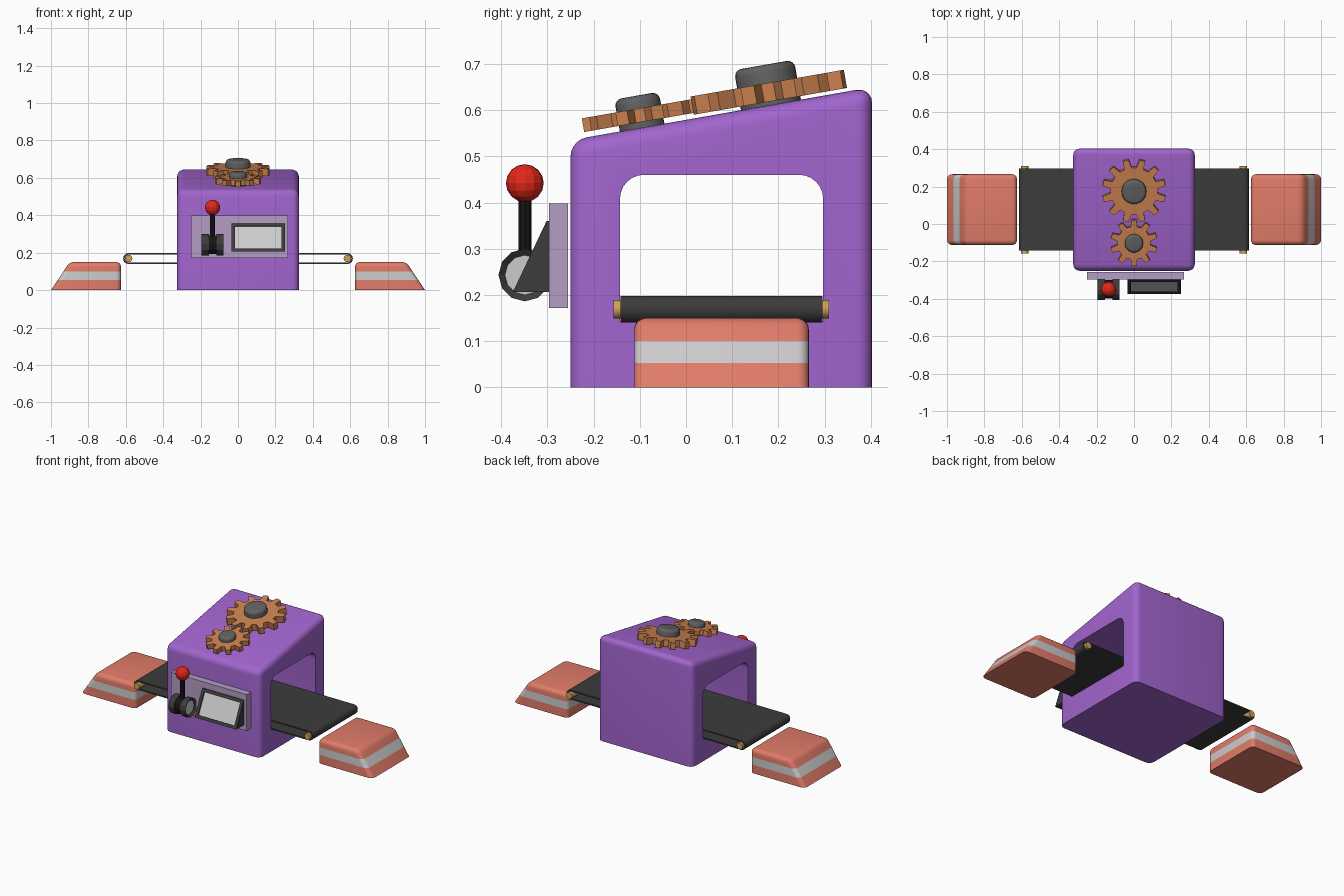
import bpy, bmesh
from math import sin, cos, pi, radians
from mathutils import Matrix, Vector

if "Cube" in bpy.data.objects:
    bpy.data.objects.remove(bpy.data.objects["Cube"])

COLORS = {
    "purple": (0.36, 0.13, 0.62), "lilac": (0.46, 0.34, 0.56), "copper": (0.60, 0.22, 0.08),
    "red": (0.75, 0.02, 0.01), "coral": (0.75, 0.20, 0.14), "gold": (0.62, 0.36, 0.10),
    "rubber": (0.045, 0.045, 0.045), "steel": (0.12, 0.12, 0.12), "black": (0.008, 0.008, 0.008),
    "light_grey": (0.58, 0.58, 0.58)}


def mat(key):
    m = bpy.data.materials.get(key)
    if not m:
        m = bpy.data.materials.new(key)
        m.diffuse_color = (*COLORS[key], 1)
        m.use_nodes = True
        m.node_tree.nodes["Principled BSDF"].inputs["Base Color"].default_value = m.diffuse_color
    return m


def smooth(ob, angle=35):
    bpy.ops.object.select_all(action='DESELECT')
    ob.select_set(True)
    bpy.context.view_layer.objects.active = ob
    bpy.ops.object.shade_smooth_by_angle(angle=radians(angle))


def finish(bm, name, *keys, smoothed=False):
    bmesh.ops.recalc_face_normals(bm, faces=bm.faces)
    me = bpy.data.meshes.new(name)
    bm.to_mesh(me)
    bm.free()
    ob = bpy.data.objects.new(name, me)
    bpy.context.collection.objects.link(ob)
    for k in keys:
        me.materials.append(mat(k))
    if smoothed:
        smooth(ob)
    return ob


def prism(points, direction):
    """Closed profile of 3D points, extruded along direction."""
    bm = bmesh.new()
    f = bm.faces.new([bm.verts.new(p) for p in points])
    r = bmesh.ops.extrude_face_region(bm, geom=[f], use_keep_orig=True)
    bmesh.ops.translate(bm, vec=direction, verts=[v for v in r["geom"] if isinstance(v, bmesh.types.BMVert)])
    return bm


def box(x0, x1, y0, y1, z0, z1):
    return prism([(x0, y0, z0), (x1, y0, z0), (x1, y1, z0), (x0, y1, z0)], (0, 0, z1 - z0))


def round_above_floor(bm, width):
    edges = [e for e in bm.edges if max(v.co.z for v in e.verts) > 0.001]
    bmesh.ops.bevel(bm, geom=edges, offset=width, segments=5, profile=0.5, affect='EDGES')


def cylinder(r, length, sides, matrix):
    bm = bmesh.new()
    bmesh.ops.create_cone(bm, cap_ends=True, segments=sides, radius1=r, radius2=r, depth=length, matrix=matrix)
    return bm


def arc(cx, cy, r, a0, a1, n):
    return [(cx + r * cos(a0 + (a1 - a0) * i / n), cy + r * sin(a0 + (a1 - a0) * i / n)) for i in range(n + 1)]


# Housing with sloping roof and a tunnel through it
bm = prism([(-0.325, y, z) for y, z in [(-0.25, 0), (0.403, 0), (0.403, 0.65), (-0.25, 0.535)]], (0.65, 0, 0))
round_above_floor(bm, 0.035)
housing = finish(bm, "housing", "purple")
tunnel = [(-0.143, 0.142), (0.297, 0.142)] + arc(0.245, 0.408, 0.052, 0, pi / 2, 6) \
    + arc(-0.091, 0.408, 0.052, pi / 2, pi, 6)
cutter = finish(prism([(-0.5, y, z) for y, z in tunnel], (1, 0, 0)), "tunnel_cutter", "purple")
cutter.hide_render = True
mod = housing.modifiers.new("tunnel", 'BOOLEAN')
mod.operation, mod.object, mod.solver = 'DIFFERENCE', cutter, 'EXACT'
bpy.context.view_layer.objects.active = housing
bpy.ops.object.modifier_apply(modifier=mod.name)
bpy.data.objects.remove(cutter)
smooth(housing)

# Conveyor belt: hollow loop
CX, CZ, Y0, Y1 = 0.585, 0.169, -0.142, 0.296
bm = bmesh.new()
rings = []
for r in (0.029, 0.021):
    loop = arc(CX, CZ, r, -pi / 2, pi / 2, 10) + arc(-CX, CZ, r, pi / 2, 3 * pi / 2, 10)
    for y in (Y0, Y1):
        rings.append([bm.verts.new((x, y, z)) for x, z in loop])
for a, b in ((0, 1), (1, 3), (3, 2), (2, 0)):
    A, B, n = rings[a], rings[b], len(rings[a])
    for i in range(n):
        bm.faces.new((A[i], A[(i + 1) % n], B[(i + 1) % n], B[i]))
finish(bm, "conveyor_belt", "rubber", smoothed=True)

# Rollers and striped end ramps, both sides
for s, side in ((-1, "left"), (1, "right")):
    m = Matrix.Translation((s * CX, 0.0765, CZ)) @ Matrix.Rotation(pi / 2, 4, 'X')
    finish(cylinder(0.02, 0.467, 20, m), side + "_roller", "gold", smoothed=True)
    bm = prism([(s * x, -0.112, z) for x, z in [(0.626, 0), (1.0, 0), (0.9, 0.15), (0.626, 0.15)]], (0, 0.378, 0))
    round_above_floor(bm, 0.025)
    for z in (0.053, 0.1):
        bmesh.ops.bisect_plane(bm, geom=bm.verts[:] + bm.edges[:] + bm.faces[:],
                               plane_co=(0, 0, z), plane_no=(0, 0, 1))
    for f in bm.faces:
        f.material_index = int(0.055 < f.calc_center_median().z < 0.098)
    finish(bm, side + "_ramp", "coral", "light_grey", smoothed=True)


# Gears with hubs on the sloping roof
def gear(name, y, teeth, phase, tip, root, z0, z1, hub_r, hub_h):
    m = Matrix.Translation((0, y, 0.579 + 0.175 * y)) @ Matrix.Rotation(radians(9.9), 4, 'X')
    step, pts = 2 * pi / teeth, []
    for i in range(teeth):
        a = phase + i * step
        for r, k in ((root, -0.30), (tip, -0.17), (tip, 0.17), (root, 0.30)):
            pts.append((r * cos(a + k * step), r * sin(a + k * step), z0))
    bm = prism(pts, (0, 0, z1 - z0))
    bm.transform(m)
    finish(bm, name, "copper")
    bm = cylinder(hub_r, hub_h + 0.01, 28, Matrix.Translation((0, 0, hub_h / 2 - 0.005)))
    top = [e for e in bm.edges if min(v.co.z for v in e.verts) > hub_h - 0.001]
    bmesh.ops.bevel(bm, geom=top, offset=0.016, segments=4, profile=0.5, affect='EDGES')
    bm.transform(m)
    finish(bm, name + "_hub", "steel", smoothed=True)


gear("large_gear", 0.184, 12, pi / 12, 0.171, 0.127, 0.008, 0.048, 0.066, 0.088)
gear("small_gear", -0.095, 10, pi / 2, 0.126, 0.09, 0.012, 0.042, 0.049, 0.07)

# Control panel plate
finish(box(-0.252, 0.268, -0.297, -0.256, 0.172, 0.398), "control_panel", "lilac")

# Wedge-shaped display with a recessed screen
bm = prism([(-0.035, y, z) for y, z in [(-0.296, 0.206), (-0.375, 0.206), (-0.302, 0.36), (-0.296, 0.36)]],
           (0.285, 0, 0))
bmesh.ops.recalc_face_normals(bm, faces=bm.faces)
face = min(bm.faces, key=lambda f: f.normal.y + 2 * (f.normal.z < 0.1))
bmesh.ops.inset_region(bm, faces=[face], thickness=0.026)
r = bmesh.ops.extrude_face_region(bm, geom=[face])
screen = [f for f in r["geom"] if isinstance(f, bmesh.types.BMFace)][0]
bmesh.ops.translate(bm, vec=screen.normal * -0.008, verts=screen.verts[:])
if face.is_valid:
    bmesh.ops.delete(bm, geom=[face], context='FACES_ONLY')
screen.material_index = 1
finish(bm, "display", "rubber", "light_grey")

# Lever: two rimmed discs, an axle, a stick and a ball
LX, LY, LZ = -0.136, -0.349, 0.243
ABOUT_X = Matrix.Rotation(pi / 2, 4, 'Y')
for s, side in ((-1, "left"), (1, "right")):
    bm = cylinder(0.057, 0.038, 12, Matrix.Translation((LX + s * 0.039, LY, LZ)) @ ABOUT_X)
    cap = max(bm.faces, key=lambda f: s * f.calc_center_median().x)
    bmesh.ops.inset_region(bm, faces=[cap], thickness=0.014)
    bmesh.ops.translate(bm, vec=(-s * 0.01, 0, 0), verts=cap.verts[:])
    cap.material_index = 1
    finish(bm, side + "_lever_disc", "rubber", "light_grey")
finish(cylinder(0.05, 0.044, 12, Matrix.Translation((LX, LY, LZ)) @ ABOUT_X), "lever_axle", "black")
finish(cylinder(0.014, 0.18, 8, Matrix.Translation((LX, LY, 0.335))), "lever_stick", "black")
bm = bmesh.new()
bmesh.ops.create_uvsphere(bm, u_segments=12, v_segments=8, radius=0.041,
                          matrix=Matrix.Translation((LX, LY, 0.442)))
finish(bm, "lever_ball", "red")
